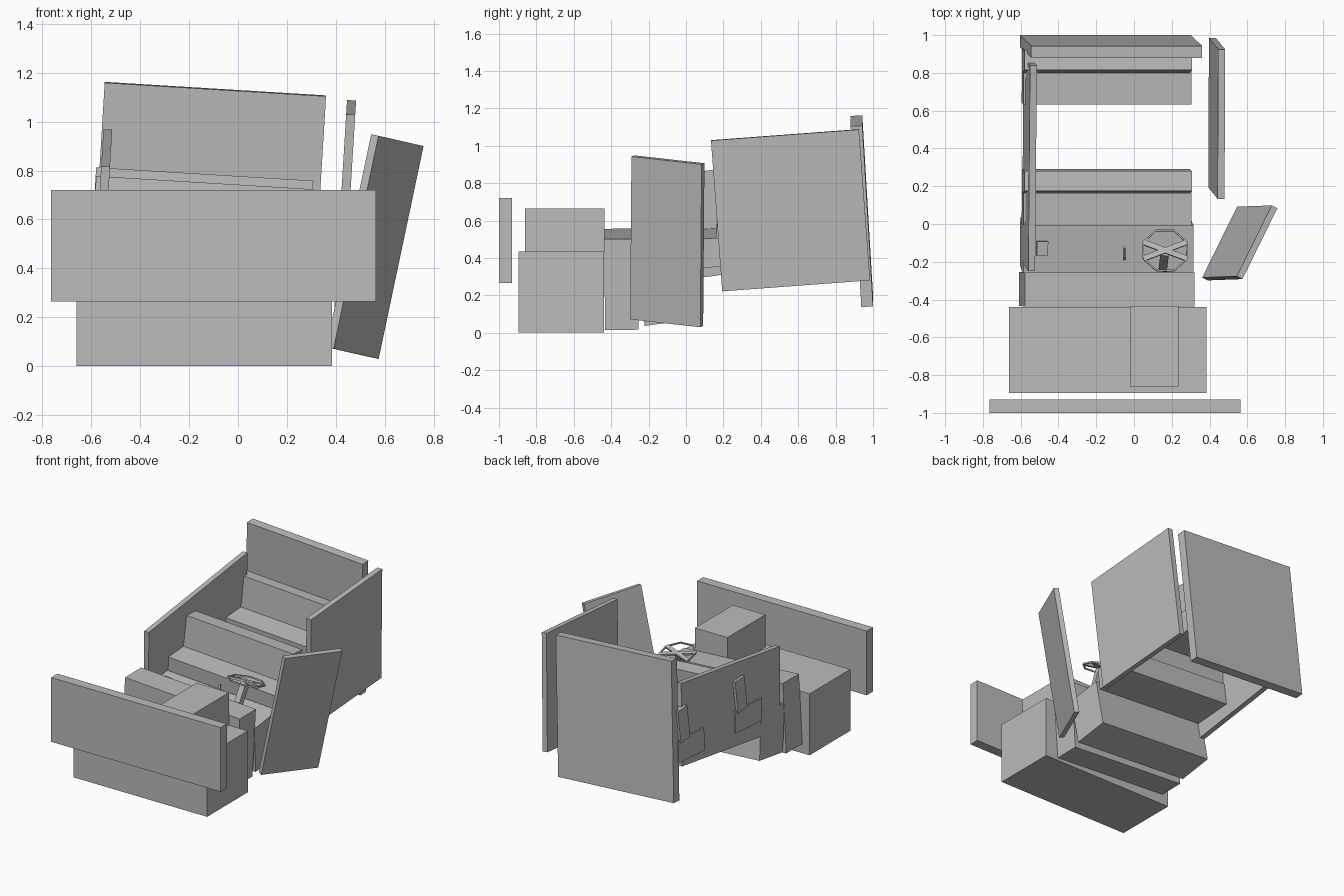
import bpy, bmesh
from math import radians, sin, cos, pi
from mathutils import Matrix, Vector, Euler

cube = bpy.data.objects.get("Cube")
if cube:
    bpy.data.objects.remove(cube, do_unlink=True)

grey = bpy.data.materials.new("plain_grey")
grey.use_nodes = True
grey.diffuse_color = (0.5, 0.5, 0.5, 1)
grey.node_tree.nodes["Principled BSDF"].inputs["Base Color"].default_value = (0.5, 0.5, 0.5, 1)

LEAN = 3.5  # sideways lean of the cabin, degrees


def finish(name, bm):
    bmesh.ops.recalc_face_normals(bm, faces=bm.faces[:])
    mesh = bpy.data.meshes.new(name)
    bm.to_mesh(mesh)
    bm.free()
    mesh.materials.append(grey)
    obj = bpy.data.objects.new(name, mesh)
    bpy.context.scene.collection.objects.link(obj)
    return obj


def add_box(bm, center, size, rot=Matrix.Identity(4)):
    scale = Matrix.Diagonal((*size, 1))
    bmesh.ops.create_cube(bm, size=1, matrix=Matrix.Translation(center) @ rot @ scale)


def box(name, center, size, pitch=0, lean=0):
    bm = bmesh.new()
    rot = Euler((radians(pitch), radians(lean), 0)).to_matrix().to_4x4()
    add_box(bm, center, size, rot)
    return finish(name, bm)


def add_bar(bm, a, b, width, height):
    a, b = Vector(a), Vector(b)
    rot = (b - a).to_track_quat('X', 'Z').to_matrix().to_4x4()
    add_box(bm, (a + b) / 2, ((b - a).length, width, height), rot)


# Front end
box("front_panel", (-0.10, -0.965, 0.493), (1.328, 0.07, 0.455))
box("front_body", (-0.138, -0.667, 0.218), (1.045, 0.455, 0.435))
box("engine_cover", (0.107, -0.647, 0.55), (0.255, 0.425, 0.23))

# Cabin base
box("dashboard", (-0.144, -0.345, 0.286), (0.90, 0.18, 0.487), 0.5, LEAN)
box("floor_block", (-0.144, -0.115, 0.245), (0.90, 0.26, 0.33), 8, LEAN)

# Two benches
for label, dy, dz in (("front", 0, 0), ("rear", 0.64, 0.035)):
    box(label + "_seat_cushion", (-0.145, 0.142 + dy, 0.455 + dz), (0.89, 0.29, 0.155), 4, LEAN)
    box(label + "_seat_back", (-0.143, 0.22 + dy, 0.635 + dz), (0.89, 0.105, 0.225), -4, LEAN)

# Rear panel and rear side door
box("rear_panel", (-0.122, 0.94, 0.65), (0.907, 0.063, 0.97), 3.4, LEAN)
box("rear_door", (0.438, 0.559, 0.655), (0.037, 0.793, 0.81), 4.25, LEAN)

# Low side panel, extruded from its side profile and leaned inwards
bm = bmesh.new()
profile = [(-0.25, 0.817), (0.84, 0.968), (0.88, 0.405), (-0.205, 0.255)]
face = bm.faces.new([bm.verts.new((-0.555 + (z - 0.89) * 0.061, y, z)) for y, z in profile])
extruded = bmesh.ops.extrude_face_region(bm, geom=[face])["geom"]
bmesh.ops.translate(bm, vec=(0.036, 0, 0),
                    verts=[g for g in extruded if isinstance(g, bmesh.types.BMVert)])
finish("side_panel", bm)

# Swung-open front door
along = Vector((0.185, 0.376, -0.042)).normalized()
up = Vector((0.178, -0.005, 0.873))
up = (up - along * up.dot(along)).normalized()
rot = Matrix((along.cross(up), along, up)).transposed().to_4x4()
bm = bmesh.new()
add_box(bm, (0.56, -0.10, 0.489), (0.034, 0.42, 0.89), rot)
finish("front_door", bm)

# Steering wheel: thin octagonal rim with crossed spokes
bm = bmesh.new()
rim = [Vector((0.125 * cos(k * pi / 4 + pi / 8), 0.118 * sin(k * pi / 4 + pi / 8), 0))
       for k in range(8)]
for k in range(8):
    add_bar(bm, rim[k], rim[(k + 1) % 8], 0.008, 0.01)
for k in (0, 3):
    add_bar(bm, rim[k], rim[k + 4], 0.028, 0.014)
wheel = finish("steering_wheel", bm)
wheel.location = (0.165, -0.14, 0.615)
wheel.rotation_euler = (radians(-14), radians(LEAN), 0)

# Steering column
bm = bmesh.new()
add_bar(bm, (0.163, -0.15, 0.61), (0.153, -0.235, 0.45), 0.045, 0.04)
finish("steering_column", bm)

# Gear lever and small floor pad
bm = bmesh.new()
add_bar(bm, (-0.05, -0.19, 0.38), (-0.05, -0.125, 0.53), 0.012, 0.012)
finish("gear_lever", bm)
box("floor_pad", (-0.485, -0.128, 0.435), (0.06, 0.075, 0.03), 8, LEAN)
